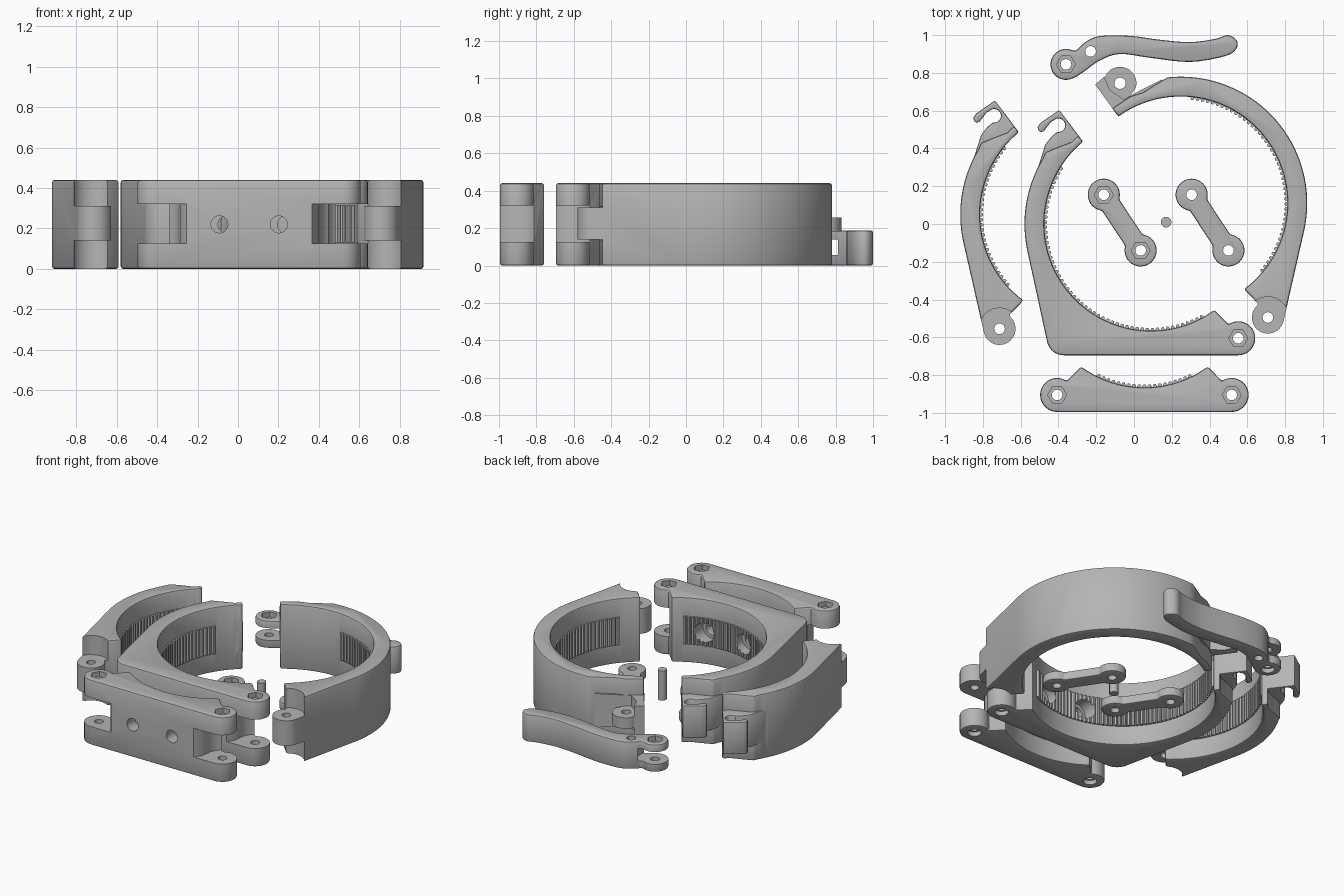
import bpy, bmesh, math
from mathutils import Matrix, Vector

if "Cube" in bpy.data.objects:
    bpy.data.objects.remove(bpy.data.objects["Cube"])

H = 0.44                       # jaw height
RI, RO = 0.565, 0.67           # ring radii
LX, LY, LR = 0.462, -0.605, 0.09   # hinge eye, relative to ring centre
MID = (0.125, 0.32)            # fork gap

grey = bpy.data.materials.new("plastic grey")
grey.diffuse_color = (0.46, 0.46, 0.46, 1)
grey.use_nodes = True
grey.node_tree.nodes["Principled BSDF"].inputs["Base Color"].default_value = grey.diffuse_color


def arc(cx, cy, r, a0, a1, step=5):
    n = max(2, round(abs(a1 - a0) / step))
    angs = [math.radians(a0 + (a1 - a0) * i / n) for i in range(n + 1)]
    return [(cx + r * math.cos(a), cy + r * math.sin(a)) for a in angs]


def smooth(pts, sub=4):
    """Open Catmull-Rom curve through points."""
    p = [Vector(q) for q in [pts[0]] + pts + [pts[-1]]]
    out = []
    for a, b, c, d in zip(p, p[1:], p[2:], p[3:]):
        for i in range(sub):
            t = i / sub
            v = 0.5 * (2 * b + (c - a) * t + (2 * a - 5 * b + 4 * c - d) * t * t
                       + (3 * b - a - 3 * c + d) * t ** 3)
            out.append((v.x, v.y))
    return out + [tuple(pts[-1])]


def apply_all(ob):
    bpy.context.view_layer.objects.active = ob
    for m in list(ob.modifiers):
        bpy.ops.object.modifier_apply(modifier=m.name)


def prism(name, pts, z0, z1, bevel=0.0):
    bm = bmesh.new()
    f = bm.faces.new([bm.verts.new((x, y, z0)) for x, y in pts])
    top = bmesh.ops.extrude_face_region(bm, geom=[f])["geom"]
    bmesh.ops.translate(bm, vec=(0, 0, z1 - z0),
                        verts=[g for g in top if isinstance(g, bmesh.types.BMVert)])
    bmesh.ops.remove_doubles(bm, verts=bm.verts, dist=0.0005)
    bmesh.ops.recalc_face_normals(bm, faces=bm.faces)
    me = bpy.data.meshes.new(name)
    bm.to_mesh(me)
    bm.free()
    ob = bpy.data.objects.new(name, me)
    bpy.context.collection.objects.link(ob)
    me.materials.append(grey)
    if bevel:
        b = ob.modifiers.new("edge", 'BEVEL')
        b.width, b.segments, b.limit_method = bevel, 2, 'ANGLE'
        b.angle_limit = math.radians(40)
        apply_all(ob)
    return ob


def combine(ob, tool, op='DIFFERENCE'):
    m = ob.modifiers.new("cut", 'BOOLEAN')
    m.operation, m.object, m.solver = op, tool, 'EXACT'
    apply_all(ob)
    bpy.data.objects.remove(tool)


def disc_cut(ob, x, y, r, z0, z1, step=12):
    combine(ob, prism("cutter", arc(x, y, r, 0, 360 - step, step), z0, z1))


def bolt_hole(ob, x, y, h, nut=True):
    disc_cut(ob, x, y, 0.028, -0.1, h + 0.1)
    if nut:                                    # hexagonal nut seat and bolt head seat
        disc_cut(ob, x, y, 0.05, h - 0.035, h + 0.1, 60)
        disc_cut(ob, x, y, 0.042, -0.1, 0.03)


def finish(ob, x=0, y=0, mirror=False):
    if mirror:
        ob.data.transform(Matrix.Diagonal((-1, 1, 1, 1)))
        ob.data.flip_normals()
    ob.data.transform(Matrix.Translation((x, y, 0)))
    bpy.ops.object.select_all(action='DESELECT')
    ob.select_set(True)
    bpy.context.view_layer.objects.active = ob
    bpy.ops.object.shade_smooth_by_angle(angle=math.radians(30))


def grip(ob, a0, a1):
    """Ribbed band on the inner wall."""
    n = round((a1 - a0) / 2.8)
    s = (a1 - a0) / n
    pts = []
    for i in range(n):
        for f, r in ((0, 0.567), (0.3, 0.55), (0.7, 0.55)):
            a = math.radians(a0 + (i + f) * s)
            pts.append((r * math.cos(a), r * math.sin(a)))
    pts += arc(0, 0, 0.59, a1, a0, 4)
    combine(ob, prism("ribs", pts, 0.13, 0.315), 'UNION')


def fork(ob, s):
    """Hinge fork: slot at mid height plus bolt hole; s is the side."""
    pts = [(LX - 0.17, -0.72), (LX + 0.15, -0.72), (LX + 0.15, -0.52)]
    pts += arc(LX, LY, 0.115, 45, 180, 9) + [(LX - 0.12, -0.65)]
    combine(ob, prism("slot", [(s * x, y) for x, y in pts], *MID))
    bolt_hole(ob, s * LX, LY, H)


def knuckle(ob):
    """Hinge knuckle: trim above and below the eye."""
    disc_cut(ob, -LX, LY, 0.11, -0.1, 0.14)
    disc_cut(ob, -LX, LY, 0.11, 0.31, H + 0.1)
    bolt_hole(ob, -LX, LY, H, False)


def screw_holes(ob):
    for x in (-0.147, 0.147):
        for r, y0, y1 in ((0.042, -0.8, -0.4), (0.065, -0.61, -0.4)):
            c = prism("drill", arc(x, -0.22, r, 0, 345, 15), y0, y1)
            # turn the drill so that its axis runs along y
            c.data.transform(Matrix(((1, 0, 0, 0), (0, 0, 1, 0), (0, -1, 0, 0), (0, 0, 0, 1))))
            combine(ob, c)


def hook(ob):
    """Latch hook that catches the link pin."""
    pts = [(-0.36, 0.437), (-0.486, 0.604), (-0.585, 0.535), (-0.602, 0.512), (-0.592, 0.488),
           (-0.57, 0.488), (-0.53, 0.54)]
    pts += arc(-0.49, 0.523, 0.036, 110, -100, 20)
    pts += [(-0.525, 0.465), (-0.56, 0.42), (-0.598, 0.3), (-0.5, 0.3), (-0.42, 0.38)]
    combine(ob, prism("claw", pts, 0.11, 0.33, 0.008), 'UNION')


eye_r = arc(LX, LY, LR, -90, 125, 10)
hook_end = [(-0.385, 0.47), (-0.42, 0.435), (-0.5, 0.405), (-0.56, 0.38)]

# base bar with two forks
base = prism("base_bar", eye_r + arc(0, 0, RI, -53.6, -126.4, 3)
             + arc(-LX, LY, LR, 55, 270, 10), 0, H, 0.012)
grip(base, 243, 297)
fork(base, 1)
fork(base, -1)
screw_holes(base)
finish(base, 0.055, -0.30)

# main jaw with flat foot, fork and hook
main = prism("main_jaw", hook_end + arc(0, 0, RO, 149, 192, 3) + arc(-LX, LY, LR, 192, 270, 10)
             + eye_r + arc(0, 0, RI, -53.6, -230.5, 3), 0, H, 0.012)
grip(main, 147, 300)
hook(main)
fork(main, 1)
screw_holes(main)
finish(main, 0.09, 0)

# hook jaw with knuckle
left = prism("hook_jaw", hook_end + arc(0, 0, RO, 149, 193, 3) + arc(-LX, LY, 0.085, 193, 415, 10)
             + arc(0, 0, RI, 233.6, 129.5, 3), 0, H, 0.012)
grip(left, 140, 223)
hook(left)
knuckle(left)
finish(left, -0.25, 0.05)

# lever jaw with knuckle and lever mount, built mirrored
right = prism("lever_jaw", [(0.363, 0.502), (0.267, 0.566), (0.2, 0.587), (0.14, 0.625)]
              + arc(0, 0, RO, 84, 193, 3) + arc(-LX, LY, 0.085, 193, 415, 10)
              + arc(0, 0, RI, 233.6, 54.3, 3), 0, H, 0.012)
grip(right, 95, 221)
block = [(0.33, 0.459), (0.453, 0.629), (0.405, 0.669), (0.375, 0.6), (0.3, 0.55),
         (0.2, 0.605), (0.1, 0.655), (0.1, 0.6), (0.22, 0.54)]
combine(right, prism("mount", block, 0.11, 0.33), 'UNION')
combine(right, prism("lug", arc(0.321, 0.635, 0.087, -15, 195, 10)
                     + [(0.3, 0.52), (0.38, 0.54)], 0.183, 0.257), 'UNION')
disc_cut(right, 0.321, 0.635, 0.03, 0, H)
knuckle(right)
finish(right, 0.247, 0.11, True)

# curved lever with forked end
edge = smooth([(-0.31, 0.776), (-0.26, 0.81), (-0.18, 0.866), (-0.075, 0.9), (0.085, 0.88),
               (0.296, 0.858), (0.48, 0.888), (0.54, 0.925), (0.545, 0.97), (0.497, 1.0),
               (0.43, 0.98), (0.296, 0.963), (0.14, 0.975), (-0.02, 0.996), (-0.18, 0.995),
               (-0.255, 0.965), (-0.31, 0.915)])
lever = prism("lever", edge + arc(-0.36, 0.845, 0.082, 65, 300, 10), 0, 0.187, 0.012)
combine(lever, prism("slot", arc(-0.36, 0.845, 0.11, 0, 350, 10), 0.055, 0.138))
bolt_hole(lever, -0.36, 0.845, 0.187)
disc_cut(lever, -0.23, 0.914, 0.028, -0.1, 0.3)
finish(lever)

# two links, the first with nut seats
T = math.degrees(math.atan2(-0.295, 0.195))
for name, x, nut in (("nut_link", -0.16, True), ("plain_link", 0.305, False)):
    ends = [(x, 0.155), (x + 0.195, -0.14)]
    link = prism(name, arc(*ends[1], 0.085, T - 140, T + 140, 10)
                 + arc(*ends[0], 0.085, T + 40, T + 320, 10), 0, 0.06, 0.01)
    for ex, ey in ends:
        disc_cut(link, ex, ey, 0.028, -0.1, 0.2)
        if nut:
            disc_cut(link, ex, ey, 0.05, 0.03, 0.2, 60)
    finish(link)

# loose pin
finish(prism("pin", arc(0.17, 0.01, 0.028, 0, 345, 15), 0, 0.2))
